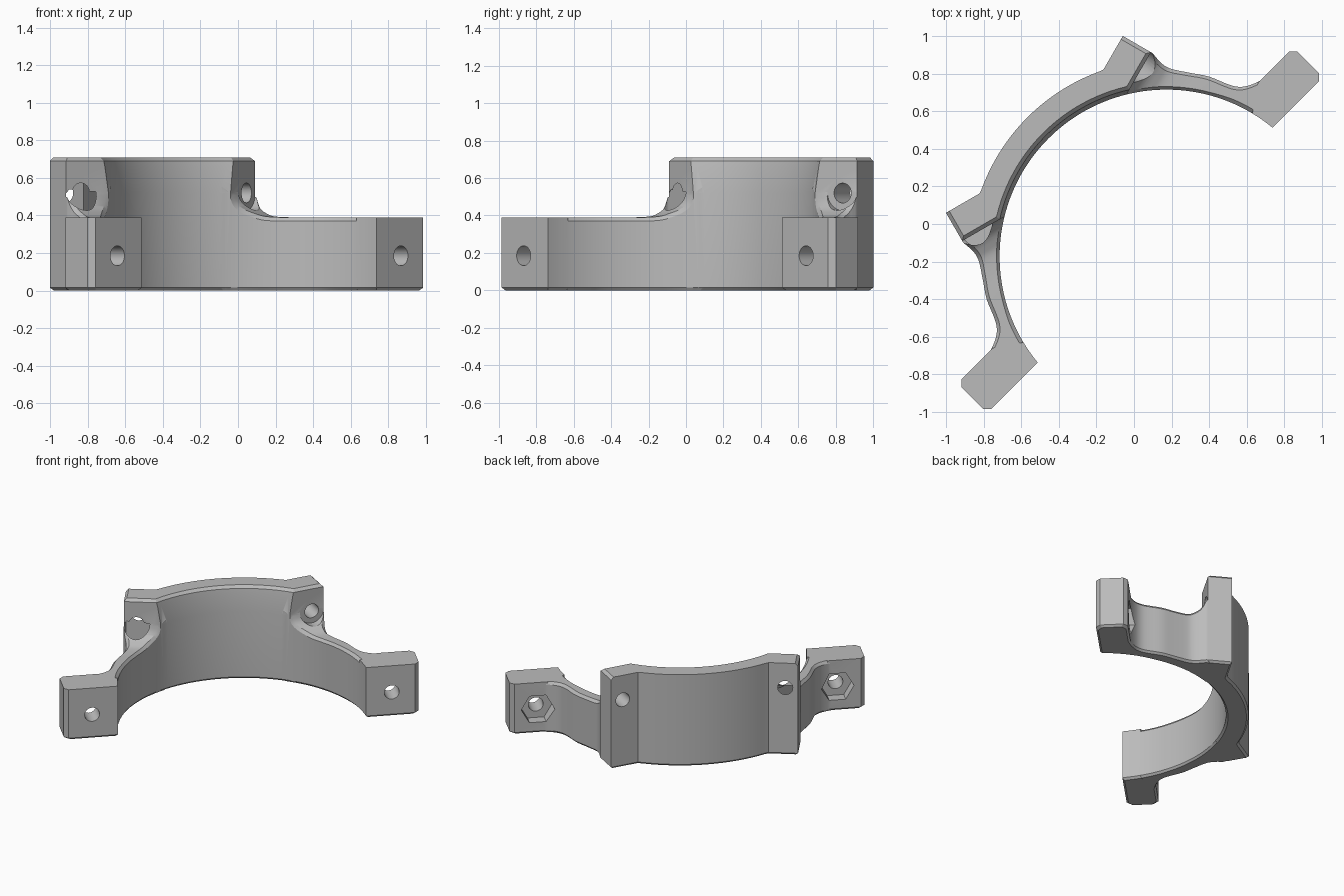
import bpy, bmesh, math
from mathutils import Vector, Matrix

if "Cube" in bpy.data.objects:
    bpy.data.objects.remove(bpy.data.objects["Cube"])

# Plan frame: u runs along the split face, v points to the back of the ring
BORE, RIM = 0.889, 1.048
ARM_TOP = 0.39
TILT = math.radians(15)
EAR_DIR = Vector((math.cos(TILT), math.sin(TILT)))
EAR_BACK = Vector((-math.sin(TILT), math.cos(TILT)))
EAR_TIP = Vector((0.711, 0.828))

grey = bpy.data.materials.new("grey_plastic")
grey.use_nodes = True
grey.diffuse_color = (0.5, 0.5, 0.5, 1)
grey.node_tree.nodes["Principled BSDF"].inputs["Base Color"].default_value = grey.diffuse_color


def polar(r, a):
    return Vector((r * math.cos(a), r * math.sin(a)))


def lift(points, z):
    return [Vector((p.x, p.y, z)) for p in points]


def loft(name, rings, side=1):
    """Skin a list of equal closed rings and cap both ends."""
    bm = bmesh.new()
    loops = [[bm.verts.new((p.x * side, p.y, p.z)) for p in ring] for ring in rings]
    count = len(loops[0])
    for low, high in zip(loops, loops[1:]):
        for i in range(count):
            j = (i + 1) % count
            bm.faces.new((low[i], low[j], high[j], high[i]))
    bm.faces.new(loops[0][::-1])
    bm.faces.new(loops[-1])
    bmesh.ops.recalc_face_normals(bm, faces=bm.faces)
    mesh = bpy.data.meshes.new(name)
    bm.to_mesh(mesh)
    bm.free()
    mesh.materials.append(grey)
    obj = bpy.data.objects.new(name, mesh)
    bpy.context.collection.objects.link(obj)
    return obj


def cutter(name, start, direction, length, z, radius, sides, side):
    """Horizontal prism used as a bolt hole, spot face or nut pocket."""
    across = Vector((-direction.y, direction.x))
    rings = []
    for d in (0, length):
        ring = []
        for i in range(sides):
            a = 2 * math.pi * i / sides
            p = start + direction * d + across * radius * math.cos(a)
            ring.append(Vector((p.x, p.y, z + radius * math.sin(a))))
        rings.append(ring)
    return loft(name, rings, side)


def combine(target, other, operation):
    mod = target.modifiers.new(operation.lower(), 'BOOLEAN')
    mod.operation = operation
    mod.solver = 'EXACT'
    mod.object = other
    bpy.context.view_layer.objects.active = target
    bpy.ops.object.modifier_apply(modifier=mod.name)
    bpy.data.objects.remove(other)


# Tall ring segment with a tilted ear on each side
def segment_outline(bore, c, back_c):
    tip = EAR_TIP - EAR_DIR * c + EAR_BACK * c
    back = EAR_TIP + EAR_BACK * (0.173 - back_c) - EAR_DIR * c
    root = back - EAR_DIR * (0.207 - c)
    b = tip.dot(EAR_DIR)
    inner = tip - EAR_DIR * (b - math.sqrt(b * b - tip.length_squared + (bore + c) ** 2))
    a_in, a_out = math.atan2(inner.y, inner.x), math.atan2(root.y, root.x)
    top, n = math.pi / 2, 16
    half = [polar(bore + c, top + (a_in - top) * i / n) for i in range(n + 1)]
    half += [tip, back, root]
    half += [polar(RIM - back_c, a_out + (top - a_out) * i / n) for i in range(1, n + 1)]
    return half + [Vector((-p.x, p.y)) for p in reversed(half[1:-1])]


layers = [(0, BORE, 0.015, 0.015), (0.015, BORE, 0, 0), (0.52, BORE, 0, 0),
          (0.66, 0.905, 0, 0), (0.69, 0.91, 0, 0), (0.71, 0.91, 0.02, 0)]
clamp = loft("half_ring_clamp", [lift(segment_outline(r, c, k), z) for z, r, c, k in layers])

# Arm stations: bore angle, outer u, outer v, top height
stations = [(62, 0.69, 0.85, 0.57), (59.5, 0.711, 0.828, 0.54), (58, 0.712, 0.80, 0.475),
            (55, 0.709, 0.768, 0.435), (51, 0.712, 0.725, 0.41), (47.5, 0.728, 0.683, 0.395),
            (42, 0.781, 0.602, ARM_TOP), (36, 0.838, 0.517, ARM_TOP), (29, 0.88, 0.418, ARM_TOP),
            (24, 0.907, 0.372, ARM_TOP), (20, 0.944, 0.34, ARM_TOP), (17, 1.0, 0.314, ARM_TOP),
            (14, 1.06, 0.30, ARM_TOP)]


def smooth_stations(steps=4):
    pts = [Vector(s) for s in stations]
    out = []
    for i in range(len(pts) - 1):
        p0, p1, p2 = pts[max(i - 1, 0)], pts[i], pts[i + 1]
        p3 = pts[min(i + 2, len(pts) - 1)]
        for k in range(steps):
            t = k / steps
            out.append(0.5 * (2 * p1 + (p2 - p0) * t + (2 * p0 - 5 * p1 + 4 * p2 - p3) * t ** 2
                              + (3 * p1 - p0 - 3 * p2 + p3) * t ** 3))
    return out + [pts[-1]]


def arm_section(angle, u, v, z, c=0.02, b=0.015):
    inner, outer = polar(BORE, math.radians(angle)), Vector((u, v))
    d = (outer - inner).normalized()
    corners = [(inner + d * b, 0), (inner, b), (inner, z - c), (inner + d * c, z),
               (outer - d * c, z), (outer, z - c), (outer, b), (outer - d * b, 0)]
    return [Vector((p.x, p.y, h)) for p, h in corners]


# Bolt block at the end of each arm, with chamfered upright edges
def block_outline(c):
    front, back, end, cut = 0.085 + c, 0.31 - c, 1.265 - c, 0.03
    pts = [polar(BORE + c, math.radians(a)) for a in (14, 11, 8, 5.5)]
    pts += [Vector(p) for p in ((end - cut, front), (end, front + cut), (end, back - cut),
                                (end - cut, back), (1.0, back))]
    pts[3].y = front
    return pts


for side in (1, -1):
    combine(clamp, loft("arm", [arm_section(*s) for s in smooth_stations()], side), 'UNION')
    block = [lift(block_outline(c), z) for z, c in ((0, 0.015), (0.015, 0), (ARM_TOP, 0))]
    combine(clamp, loft("bolt_block", block, side), 'UNION')

for side in (1, -1):
    # Spot face and bolt hole in the ear
    seat = EAR_TIP - EAR_DIR * 0.09
    combine(clamp, cutter("spot_face", seat, -EAR_BACK, 0.3, 0.52, 0.093, 32, side), 'DIFFERENCE')
    combine(clamp, cutter("ear_hole", seat - EAR_BACK * 0.1, EAR_BACK, 0.5, 0.52, 0.053, 32, side),
            'DIFFERENCE')
    # Bolt hole and nut pocket in the end block
    rear = Vector((0, 1))
    combine(clamp, cutter("block_hole", Vector((1.068, 0)), rear, 0.5, 0.185, 0.053, 32, side),
            'DIFFERENCE')
    combine(clamp, cutter("nut_pocket", Vector((1.068, 0.23)), rear, 0.25, 0.185, 0.118, 6, side),
            'DIFFERENCE')

# Turn the part to its resting direction and shade it
clamp.data.transform(Matrix.Translation((0.173, -0.173, 0)) @ Matrix.Rotation(math.pi / 4, 4, 'Z'))
bpy.ops.object.select_all(action='DESELECT')
clamp.select_set(True)
bpy.context.view_layer.objects.active = clamp
bpy.ops.object.shade_smooth_by_angle(angle=math.radians(25))
